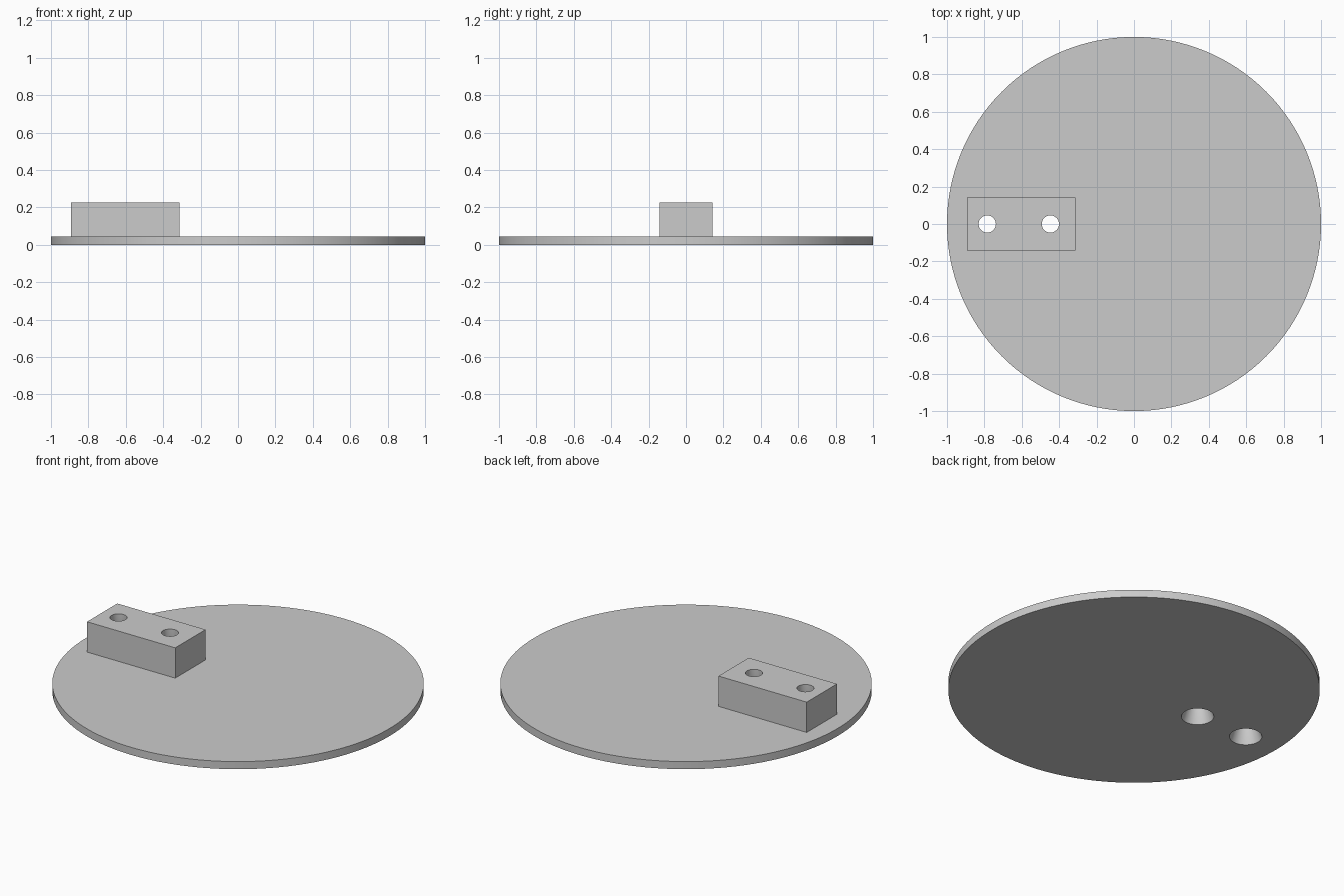
import bpy

default = bpy.data.objects.get("Cube")
if default:
    bpy.data.objects.remove(default, do_unlink=True)

PLATE_TOP = 0.045
BLOCK_TOP = 0.225
BLOCK_X = -0.603
HOLE_XS = (-0.785, -0.447)
SINK_DEPTH = 0.12

grey = bpy.data.materials.new("plain grey")
grey.use_nodes = True
grey.diffuse_color = (0.6, 0.6, 0.6, 1)
grey.node_tree.nodes["Principled BSDF"].inputs["Base Color"].default_value = (0.6, 0.6, 0.6, 1)


def cone(name, x, r_low, r_high, z_low, z_high, sides):
    """Upright round part between two heights."""
    bpy.ops.mesh.primitive_cone_add(vertices=sides, radius1=r_low, radius2=r_high,
                                    depth=z_high - z_low,
                                    location=(x, 0, (z_low + z_high) / 2))
    obj = bpy.context.object
    obj.name = name
    obj.data.materials.append(grey)
    return obj


def combine(target, tool, operation):
    """Apply an exact boolean and discard the tool."""
    mod = target.modifiers.new(operation.lower(), "BOOLEAN")
    mod.operation = operation
    mod.solver = "EXACT"
    mod.object = tool
    bpy.context.view_layer.objects.active = target
    bpy.ops.object.modifier_apply(modifier=mod.name)
    bpy.data.objects.remove(tool, do_unlink=True)


# Round base plate
plate = cone("round_plate_with_block", 0, 1, 1, 0, PLATE_TOP, 128)

# Mounting block, sunk slightly into the plate and merged with it
block_low = PLATE_TOP / 2
bpy.ops.mesh.primitive_cube_add(size=1, location=(BLOCK_X, 0, (block_low + BLOCK_TOP) / 2))
block = bpy.context.object
block.name = "mounting_block"
block.scale = (0.58, 0.284, BLOCK_TOP - block_low)
block.data.materials.append(grey)
bpy.ops.object.transform_apply(location=False, rotation=False, scale=True)
combine(plate, block, "UNION")

# Screw holes: straight shaft with a wide countersink opening underneath
for x in HOLE_XS:
    shaft = cone("shaft_cutter", x, 0.046, 0.046, SINK_DEPTH - 0.01, BLOCK_TOP + 0.1, 48)
    sink = cone("countersink_cutter", x, 0.0875, 0.046, 0, SINK_DEPTH, 48)
    # Extend the wide end below the plate so the cut is clean
    for v in sink.data.vertices:
        if v.co.z < 0:
            v.co.z -= 0.02
            v.co.x *= 1 + 0.02 * (0.0875 - 0.046) / (SINK_DEPTH * 0.0875)
            v.co.y *= 1 + 0.02 * (0.0875 - 0.046) / (SINK_DEPTH * 0.0875)
    for cutter in (sink, shaft):
        cutter.hide_render = True
        combine(plate, cutter, "DIFFERENCE")

# Smooth round walls, sharp corners
bpy.ops.object.select_all(action="DESELECT")
plate.select_set(True)
bpy.context.view_layer.objects.active = plate
bpy.ops.object.shade_smooth_by_angle(angle=0.35)
